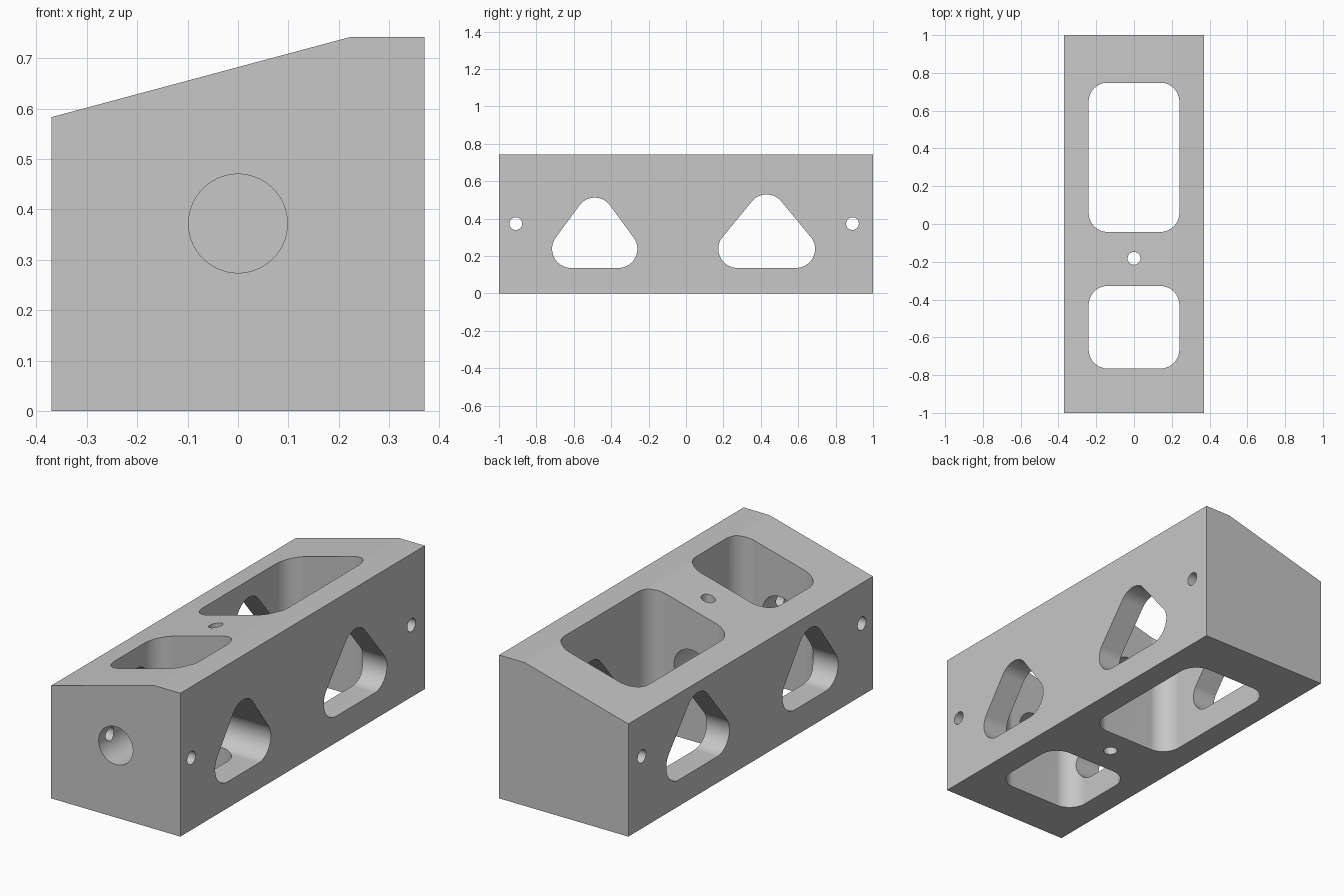
import bpy, bmesh, math
from mathutils import Vector

default = bpy.data.objects.get("Cube")
if default:
    bpy.data.objects.remove(default, do_unlink=True)

GREY = (0.57, 0.57, 0.57, 1.0)
metal = bpy.data.materials.new("plain grey")
metal.use_nodes = True
metal.diffuse_color = GREY
metal.node_tree.nodes["Principled BSDF"].inputs["Base Color"].default_value = GREY


def prism(name, outline, axis, start, end):
    """Extrude a 2D outline along the x, y or z axis."""
    place = {"x": lambda a, b, d: (d, a, b),
             "y": lambda a, b, d: (a, d, b),
             "z": lambda a, b, d: (a, b, d)}[axis]
    bm = bmesh.new()
    base = bm.faces.new([bm.verts.new(place(a, b, start)) for a, b in outline])
    moved = bmesh.ops.extrude_face_region(bm, geom=[base], use_keep_orig=True)
    bmesh.ops.translate(bm, vec=Vector(place(0, 0, end - start)),
                        verts=[g for g in moved["geom"] if isinstance(g, bmesh.types.BMVert)])
    bmesh.ops.recalc_face_normals(bm, faces=bm.faces)
    mesh = bpy.data.meshes.new(name)
    bm.to_mesh(mesh)
    bm.free()
    mesh.materials.append(metal)
    obj = bpy.data.objects.new(name, mesh)
    bpy.context.collection.objects.link(obj)
    return obj


def rounded(centres, radius, steps=48):
    """Outline wrapped around equal circles at the given centres."""
    outline = []
    for i in range(steps):
        angle = 2 * math.pi * (i + 0.5) / steps
        way = Vector((math.cos(angle), math.sin(angle)))
        corner = max((Vector(c) for c in centres), key=lambda c: c.dot(way))
        outline.append(corner + way * radius)
    return outline


def pocket(y0, y1, half=0.24, r=0.1):
    return rounded([(x, y) for x in (r - half, half - r) for y in (y0 + r, y1 - r)], r)


# Block with a sloping top
W, H = 0.37, 0.742
block = prism("block", [(-W, 0), (W, 0), (W, H), (0.223, H), (-W, 0.583)], "y", -1, 1)

# Openings: name, outline, axis, start, end
PIN = 0.034
openings = [
    ("front_pocket", pocket(-0.765, -0.328), "z", -0.1, 0.9),
    ("rear_pocket", pocket(-0.042, 0.748), "z", -0.1, 0.9),
    ("front_window", rounded([(-0.614, 0.238), (-0.362, 0.238), (-0.488, 0.41)], 0.102), "x", -0.5, 0.5),
    ("rear_window", rounded([(0.275, 0.238), (0.588, 0.238), (0.431, 0.427)], 0.102), "x", -0.5, 0.5),
    ("long_bore", rounded([(0, 0.372)], 0.098), "y", -1.1, 0.95),
    ("middle_pin_hole", rounded([(0, -0.182)], PIN), "z", -0.1, 0.9),
    ("front_pin_hole", rounded([(-0.91, 0.373)], PIN), "x", -0.5, 0.5),
    ("rear_pin_hole", rounded([(0.89, 0.373)], PIN), "x", -0.5, 0.5),
]
bpy.context.view_layer.objects.active = block
for name, *shape in openings:
    cutter = prism(name, *shape)
    cutter.hide_render = True
    cut = block.modifiers.new(name, "BOOLEAN")
    cut.operation = "DIFFERENCE"
    cut.solver = "EXACT"
    cut.object = cutter
    bpy.ops.object.modifier_apply(modifier=cut.name)
    bpy.data.objects.remove(cutter, do_unlink=True)

# Smooth the round walls and keep the rims and the top ridge sharp
bpy.ops.object.select_all(action="DESELECT")
block.select_set(True)
bpy.ops.object.shade_smooth_by_angle(angle=math.radians(11))
shading = block.modifiers.new("even_shading", "WEIGHTED_NORMAL")
shading.keep_sharp = True
